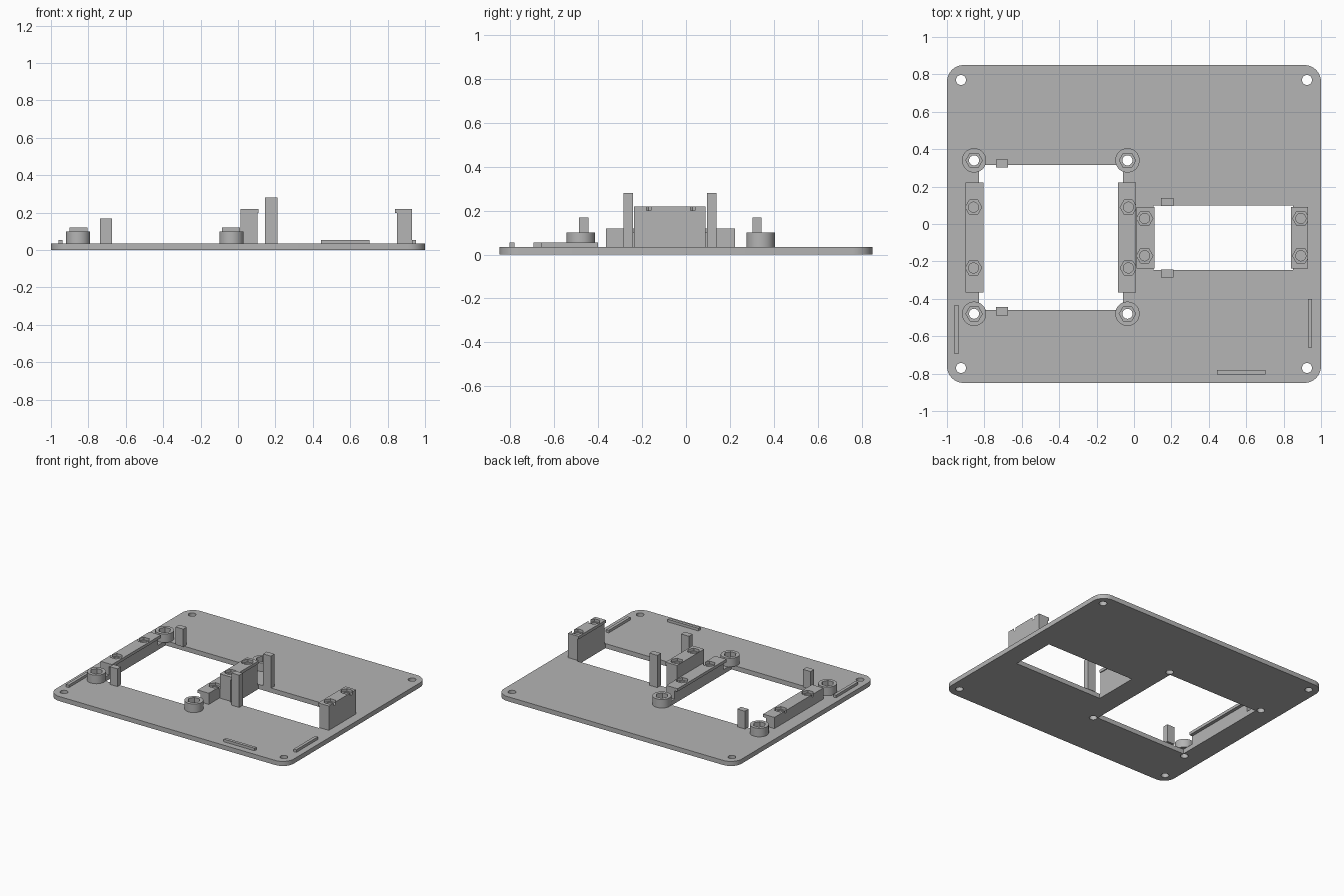
import bpy, bmesh
from math import cos, sin, pi, radians

old = bpy.data.objects.get("Cube")
if old:
    bpy.data.objects.remove(old)

GREY = (0.46, 0.46, 0.46, 1)
mat = bpy.data.materials.new("plain grey")
mat.use_nodes = True
mat.diffuse_color = GREY
mat.node_tree.nodes["Principled BSDF"].inputs["Base Color"].default_value = GREY

T = 0.035          # plate thickness
SCREW = 0.027      # screw hole radius
NUT = 0.044        # hexagonal nut pocket radius


def ring(x, y, r, n):
    return [(x + r * cos(2 * pi * i / n), y + r * sin(2 * pi * i / n)) for i in range(n)]


def rect(x0, x1, y0, y1):
    return [(x0, y0), (x1, y0), (x1, y1), (x0, y1)]


def rounded_rect(hx, hy, r, n=8):
    pts = []
    for k, (sx, sy) in enumerate([(1, 1), (-1, 1), (-1, -1), (1, -1)]):
        for i in range(n + 1):
            a = (k + i / n) * pi / 2
            pts.append((sx * (hx - r) + r * cos(a), sy * (hy - r) + r * sin(a)))
    return pts


def prisms(name, outlines, z0, z1):
    """One object holding each outline extruded from z0 to z1."""
    bm = bmesh.new()
    for pts in outlines:
        low = [bm.verts.new((x, y, z0)) for x, y in pts]
        top = [bm.verts.new((x, y, z1)) for x, y in pts]
        bm.faces.new(low[::-1])
        bm.faces.new(top)
        for i in range(len(pts)):
            j = (i + 1) % len(pts)
            bm.faces.new((low[i], low[j], top[j], top[i]))
    return finish(name, bm)


def finish(name, bm):
    bmesh.ops.recalc_face_normals(bm, faces=bm.faces)
    mesh = bpy.data.meshes.new(name)
    bm.to_mesh(mesh)
    bm.free()
    mesh.materials.append(mat)
    obj = bpy.data.objects.new(name, mesh)
    bpy.context.collection.objects.link(obj)
    return obj


def select(obj):
    bpy.ops.object.select_all(action='DESELECT')
    obj.select_set(True)
    bpy.context.view_layer.objects.active = obj


def cut(obj, outlines, z0, z1):
    tool = prisms("cutter", outlines, z0, z1)
    tool.hide_render = True
    mod = obj.modifiers.new("cut", 'BOOLEAN')
    mod.operation, mod.solver, mod.object = 'DIFFERENCE', 'EXACT', tool
    select(obj)
    bpy.ops.object.modifier_apply(modifier=mod.name)
    bpy.data.objects.remove(tool)


def smooth(obj):
    select(obj)
    bpy.ops.object.shade_smooth_by_angle(angle=radians(30))


def mount_block(name, outer, wall, lip, y0, y1, top, nut_x, nut_ys):
    """Bar beside an opening, with a thin lip reaching over its edge."""
    profile = [(outer, T), (wall, T), (wall, top - 0.022), (lip, top - 0.022),
               (lip, top), (outer, top)]
    bm = bmesh.new()
    a = [bm.verts.new((x, y0, z)) for x, z in profile]
    b = [bm.verts.new((x, y1, z)) for x, z in profile]
    bm.faces.new(a)
    bm.faces.new(b[::-1])
    for i in range(len(a)):
        j = (i + 1) % len(a)
        bm.faces.new((a[i], b[i], b[j], a[j]))
    obj = finish(name, bm)
    cut(obj, [ring(nut_x, y, NUT, 6) for y in nut_ys], top - 0.02, top + 0.02)
    cut(obj, [ring(nut_x, y, SCREW, 24) for y in nut_ys], T + 0.005, top + 0.02)
    smooth(obj)


# Base plate with two openings and screw holes
boss_spots = [(x, y) for x in (-0.855, -0.035) for y in (0.34, -0.48)]
corners = [(x, y) for x in (-0.925, 0.925) for y in (-0.77, 0.77)]
plate = prisms("base_plate", [rounded_rect(1, 0.85, 0.09)], 0, T)
cut(plate, [rect(-0.83, -0.06, -0.46, 0.315), rect(0.103, 0.85, -0.245, 0.10)]
    + [ring(x, y, SCREW, 24) for x, y in boss_spots + corners], -0.1, 0.1)
smooth(plate)

# Round screw bosses with nut pockets
for i, (x, y) in enumerate(boss_spots):
    boss = prisms(f"screw_boss_{i + 1}", [ring(x, y, 0.065, 40)], T, 0.10)
    cut(boss, [ring(x, y, NUT, 6)], 0.06, 0.2)
    cut(boss, [ring(x, y, SCREW, 24)], 0, 0.2)
    smooth(boss)

# Mounting bars beside the large and small openings
mount_block("large_opening_outer_bar", -0.90, -0.83, -0.805, -0.365, 0.223, 0.12, -0.858, (0.09, -0.235))
mount_block("large_opening_inner_bar", 0.01, -0.06, -0.085, -0.365, 0.223, 0.12, -0.03, (0.09, -0.235))
mount_block("small_opening_inner_block", 0.013, 0.103, 0.11, -0.237, 0.09, 0.22, 0.057, (0.03, -0.17))
mount_block("small_opening_outer_block", 0.93, 0.85, 0.84, -0.237, 0.09, 0.22, 0.892, (0.03, -0.17))

# Upright guide posts
for name, x0, x1, ys, top in (
        ("short_post", -0.737, -0.673, ((0.302, 0.345), (-0.488, -0.445)), 0.17),
        ("tall_post", 0.145, 0.21, ((0.095, 0.138), (-0.285, -0.242)), 0.28)):
    for side, (y0, y1) in zip(("back", "front"), ys):
        prisms(f"{name}_{side}", [rect(x0, x1, y0, y1)], T, top)

# Low raised ridges near the edges
prisms("right_ridge", [rect(-0.96, -0.937, -0.695, -0.432)], T, 0.055)
prisms("left_ridge", [rect(0.93, 0.953, -0.66, -0.40)], T, 0.055)
prisms("front_ridge", [rect(0.443, 0.702, -0.804, -0.781)], T, 0.055)
